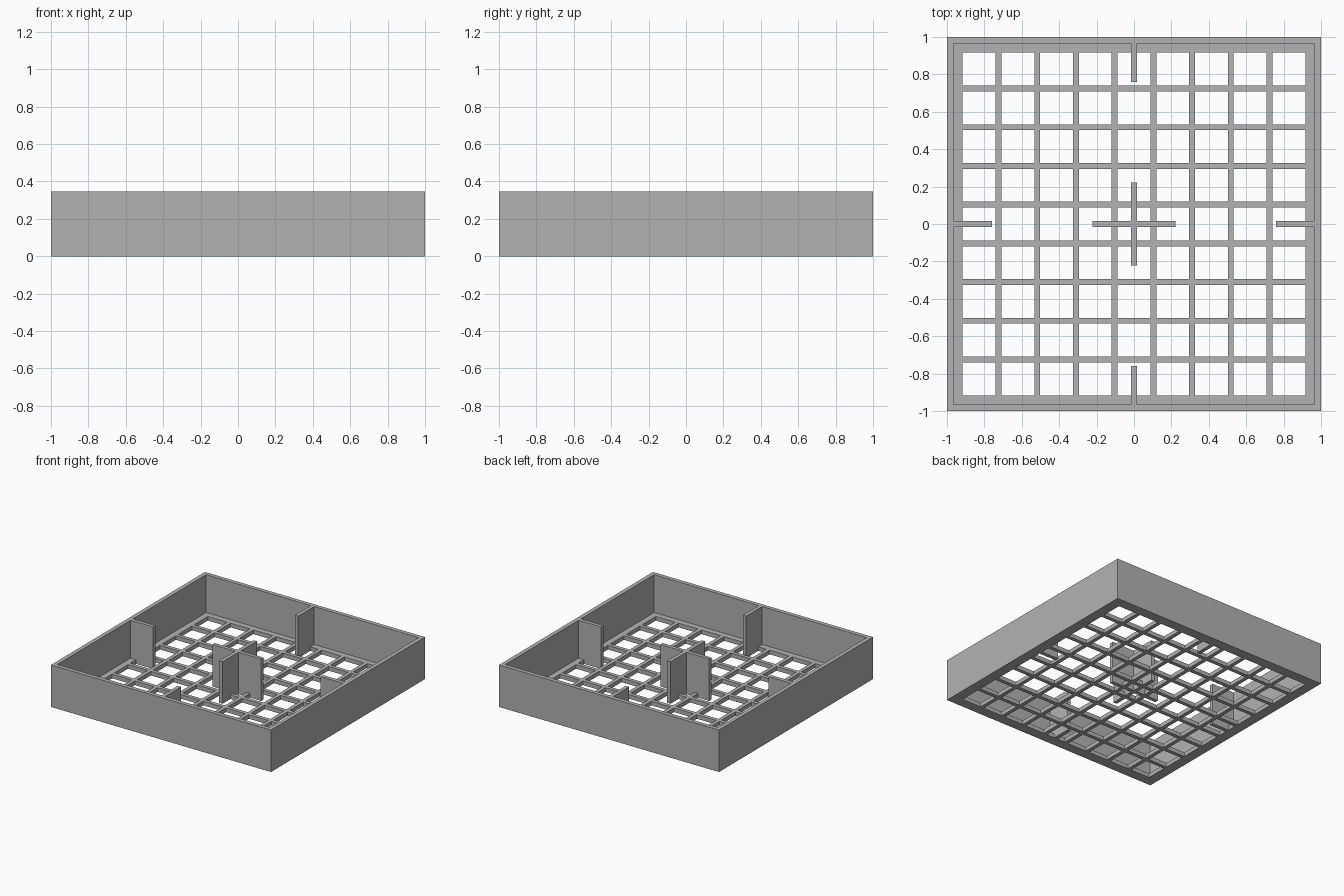
import bpy
import bmesh

if "Cube" in bpy.data.objects:
    bpy.data.objects.remove(bpy.data.objects["Cube"], do_unlink=True)

HEIGHT = 0.345      # full tray height
WALL = 0.034        # outer wall thickness
FLOOR = 0.034       # lattice thickness
PITCH = 0.207       # lattice hole spacing
HOLE = 0.176        # lattice hole size
HOLES = 9
FIN = 0.031         # divider thickness
INNER = 1 - WALL

grey = bpy.data.materials.new("plain grey")
grey.use_nodes = True
grey.diffuse_color = (0.448, 0.448, 0.448, 1)
grey.node_tree.nodes["Principled BSDF"].inputs["Base Color"].default_value = grey.diffuse_color


def extrude_cells(name, xs, ys, filled, height):
    """Extrude the filled cells of a plan grid upward from the ground."""
    bm = bmesh.new()
    for i in range(len(xs) - 1):
        for j in range(len(ys) - 1):
            if filled(i, j):
                corners = [(i, j), (i + 1, j), (i + 1, j + 1), (i, j + 1)]
                bm.faces.new([bm.verts.new((xs[a], ys[b], 0)) for a, b in corners])
    bmesh.ops.remove_doubles(bm, verts=bm.verts, dist=1e-5)
    top = bmesh.ops.extrude_face_region(bm, geom=bm.faces[:], use_keep_orig=True)["geom"]
    verts = [v for v in top if isinstance(v, bmesh.types.BMVert)]
    bmesh.ops.translate(bm, verts=verts, vec=(0, 0, height))
    bmesh.ops.recalc_face_normals(bm, faces=bm.faces)
    mesh = bpy.data.meshes.new(name)
    bm.to_mesh(mesh)
    bm.free()
    mesh.materials.append(grey)
    obj = bpy.data.objects.new(name, mesh)
    bpy.context.collection.objects.link(obj)
    return obj


# Outer walls: a square ring
ring = [-1, -INNER, INNER, 1]
extrude_cells("outer_walls", ring, ring, lambda i, j: (i, j) != (1, 1), HEIGHT)

# Lattice floor: odd cells in both directions are holes
lines = [-INNER]
for k in range(HOLES):
    centre = (k - (HOLES - 1) / 2) * PITCH
    lines += [centre - HOLE / 2, centre + HOLE / 2]
lines.append(INNER)
extrude_cells("lattice_floor", lines, lines, lambda i, j: not (i % 2 and j % 2), FLOOR)

# Crossed divider in the middle
half = FIN / 2
cross = [-0.222, -half, half, 0.222]
extrude_cells("centre_cross", cross, cross, lambda i, j: i == 1 or j == 1, HEIGHT)

# Short dividers reaching in from the middle of each wall
thin = [-half, half]
for side, span in (("positive", [0.76, INNER]), ("negative", [-INNER, -0.76])):
    extrude_cells("side_divider_" + side, span, thin, lambda i, j: True, HEIGHT)
    extrude_cells("end_divider_" + side, thin, span, lambda i, j: True, HEIGHT)
